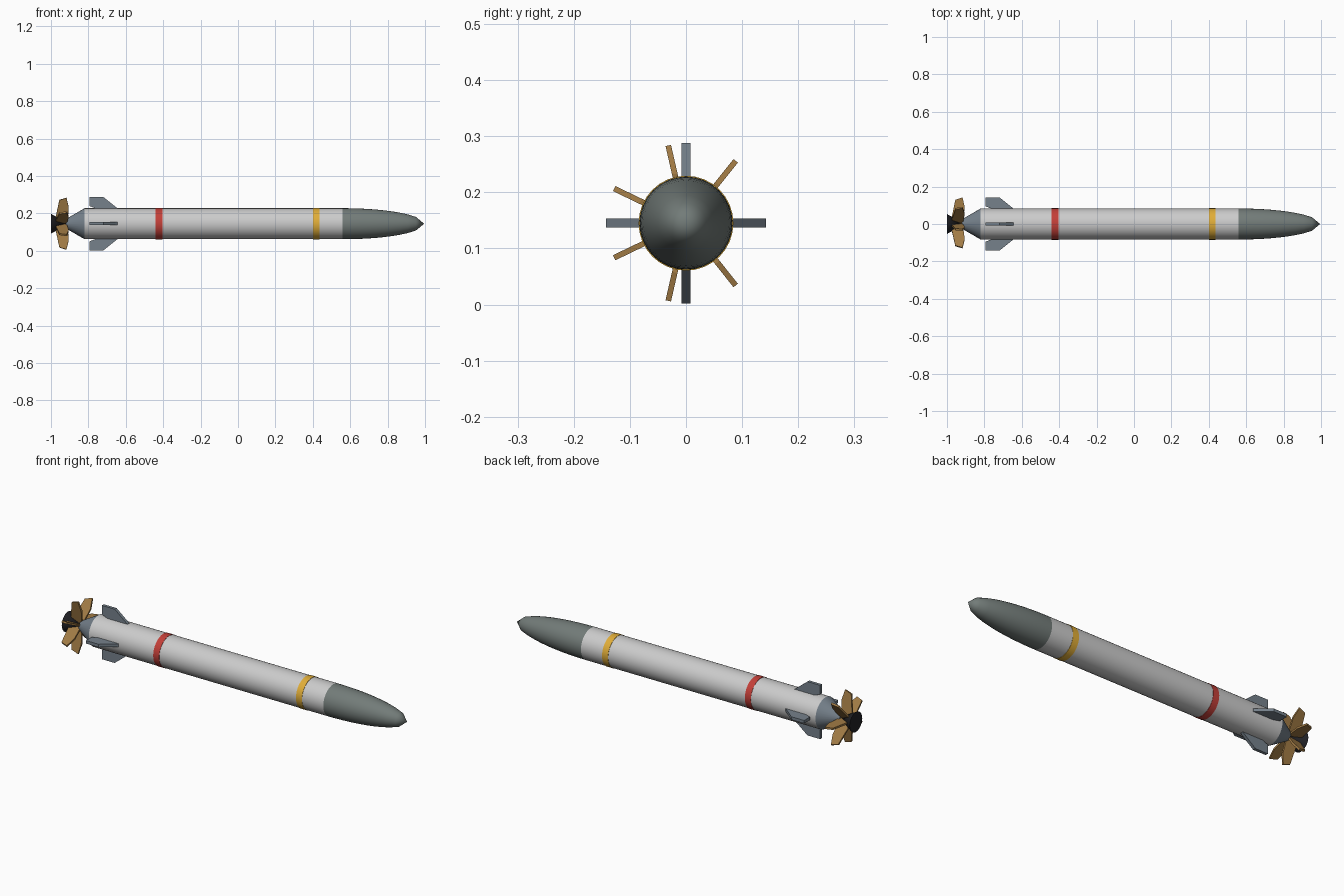
import bpy, bmesh
from math import pi, sin, cos, sqrt, radians
from mathutils import Matrix

if "Cube" in bpy.data.objects:
    bpy.data.objects.remove(bpy.data.objects["Cube"])

CZ = 0.145   # height of the long axis
R = 0.083    # hull radius


def material(name, rgb):
    m = bpy.data.materials.new(name)
    m.diffuse_color = (*rgb, 1)
    m.use_nodes = True
    m.node_tree.nodes["Principled BSDF"].inputs["Base Color"].default_value = m.diffuse_color
    return m


WHITE = material("pale_grey_paint", (0.60, 0.63, 0.61))
NOSE = material("dark_grey_paint", (0.17, 0.20, 0.19))
STEEL = material("blue_grey_metal", (0.18, 0.22, 0.26))
RED = material("red_paint", (0.55, 0.05, 0.04))
YELLOW = material("yellow_paint", (0.75, 0.42, 0.04))
BRONZE = material("bronze", (0.36, 0.20, 0.06))
BLACK = material("black_metal", (0.015, 0.015, 0.018))


def finish(name, bm, mat, smooth=True):
    bmesh.ops.recalc_face_normals(bm, faces=bm.faces)
    me = bpy.data.meshes.new(name)
    bm.to_mesh(me)
    bm.free()
    me.materials.append(mat)
    ob = bpy.data.objects.new(name, me)
    ob.location.z = CZ
    bpy.context.collection.objects.link(ob)
    if smooth:
        bpy.ops.object.select_all(action='DESELECT')
        ob.select_set(True)
        bpy.context.view_layer.objects.active = ob
        bpy.ops.object.shade_smooth_by_angle(angle=radians(30))
    return ob


def lathe(name, profile, mat, n=32):
    """Solid of revolution about x from (x, radius) points; radius 0 is a tip."""
    bm = bmesh.new()
    rings = []
    for x, r in profile:
        k = n if r > 0 else 1
        rings.append([bm.verts.new((x, r * cos(2 * pi * i / n), r * sin(2 * pi * i / n)))
                      for i in range(k)])
    for a, b in zip(rings, rings[1:]):
        for i in range(n):
            j = (i + 1) % n
            if len(b) == 1:
                bm.faces.new((a[i], a[j], b[0]))
            else:
                bm.faces.new((a[i], a[j], b[j], b[i]))
    for ring in (rings[0], rings[-1]):
        if len(ring) > 1:
            bm.faces.new(ring)
    return finish(name, bm, mat)


def radial_plates(name, outline, thickness, count, mat):
    """Flat plates in the (x, radius) plane, repeated around the axis."""
    for k in range(count):
        bm = bmesh.new()
        sides = [[bm.verts.new((x, r, z)) for x, r in outline]
                 for z in (-thickness / 2, thickness / 2)]
        for s in sides:
            bm.faces.new(s)
        n = len(outline)
        for i in range(n):
            j = (i + 1) % n
            bm.faces.new((sides[0][i], sides[0][j], sides[1][j], sides[1][i]))
        bmesh.ops.transform(bm, matrix=Matrix.Rotation(2 * pi * k / count, 4, 'X'), verts=bm.verts)
        finish(f"{name}_{k + 1}", bm, mat, smooth=False)


# Hull, rounded nose and tail cone
lathe("hull", [(-0.82, R), (0.56, R)], WHITE)
steps = 10
lathe("nose", [(0.56 + 0.435 * i / steps, R * sqrt(1 - (i / steps) ** 2))
               for i in range(steps + 1)], NOSE)
lathe("tail_cone", [(-0.82, R), (-0.92, 0.025)], STEEL)

# Painted bands
lathe("red_band", [(-0.44, R + 0.0015), (-0.405, R + 0.0015)], RED)
lathe("yellow_band", [(0.40, R + 0.0015), (0.435, R + 0.0015)], YELLOW)

# Steering fins
radial_plates("fin", [(-0.76, 0.07), (-0.645, 0.07), (-0.645, 0.083), (-0.72, 0.143),
                      (-0.795, 0.143), (-0.795, 0.095), (-0.765, 0.083)], 0.016, 4, STEEL)

# Propeller blades and flared hub
radial_plates("propeller_blade", [(-0.978, 0.02), (-0.915, 0.01), (-0.905, 0.09),
                                  (-0.917, 0.142), (-0.955, 0.130)], 0.010, 7, BRONZE)
lathe("propeller_hub", [(-1.0, 0.053), (-0.90, 0)], BLACK, 24)
